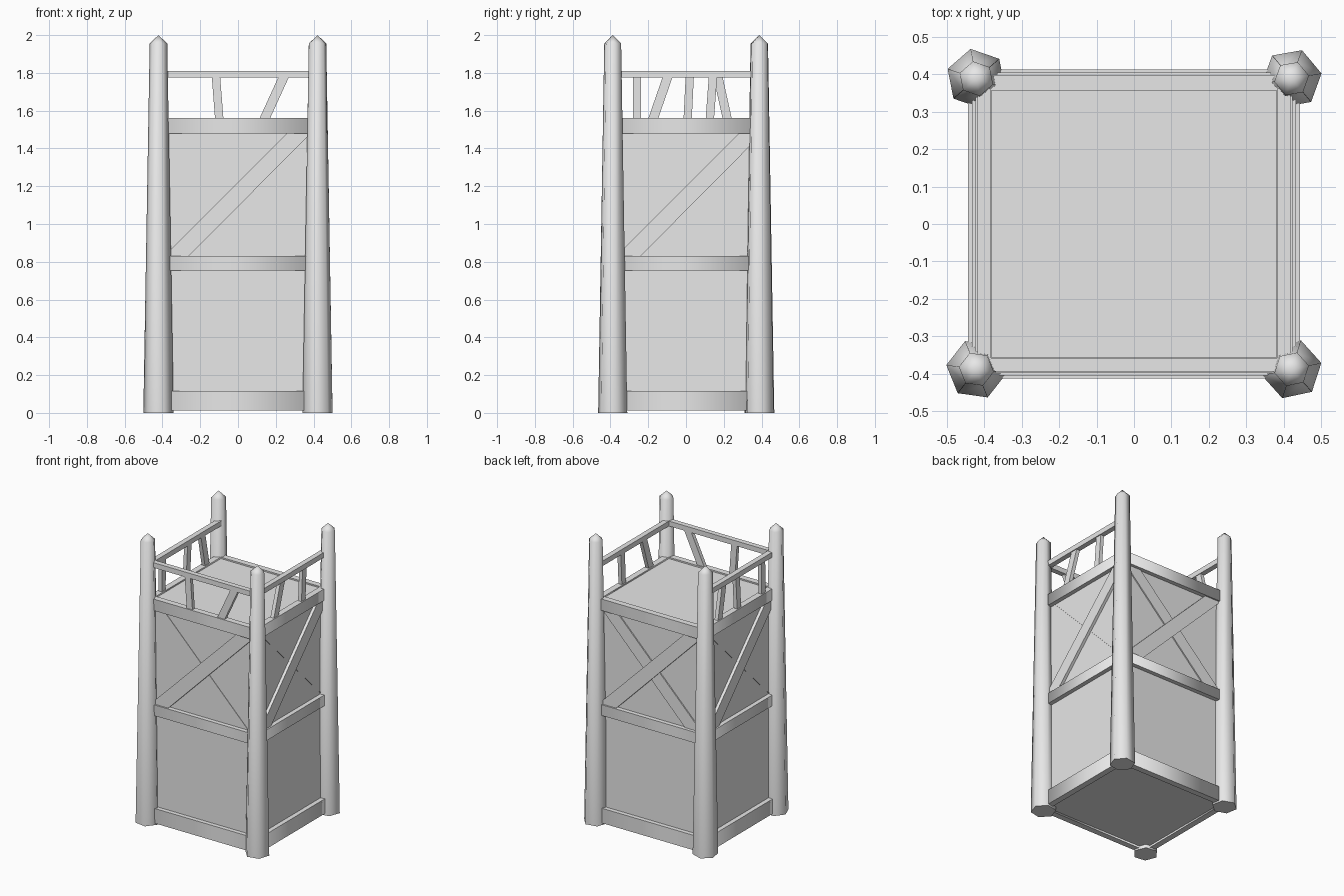
import bpy, bmesh, math
from mathutils import Vector

cube = bpy.data.objects.get("Cube")
if cube:
    bpy.data.objects.remove(cube, do_unlink=True)

GREY = (0.8, 0.8, 0.8, 1)
mat = bpy.data.materials.new("plain_grey")
mat.use_nodes = True
mat.diffuse_color = GREY
mat.node_tree.nodes["Principled BSDF"].inputs["Base Color"].default_value = GREY

DECK_Z = 1.55


def finish(name, bm, smooth=None):
    """Turn a bmesh into an object; smooth is a rule that picks smooth faces."""
    bmesh.ops.recalc_face_normals(bm, faces=bm.faces)
    bm.normal_update()
    for f in bm.faces:
        f.smooth = bool(smooth and smooth(f))
    mesh = bpy.data.meshes.new(name)
    bm.to_mesh(mesh)
    bm.free()
    mesh.materials.append(mat)
    obj = bpy.data.objects.new(name, mesh)
    bpy.context.collection.objects.link(obj)
    return obj


def skin(bm, loops, closed=False):
    """Join matching loops of vertices with quads; cap the ends unless closed."""
    rows = [[bm.verts.new(p) for p in loop] for loop in loops]
    pairs = list(zip(rows, rows[1:]))
    if closed:
        pairs.append((rows[-1], rows[0]))
    else:
        bm.faces.new(rows[0])
        bm.faces.new(rows[-1])
    n = len(rows[0])
    for a, b in pairs:
        for i in range(n):
            j = (i + 1) % n
            bm.faces.new((a[i], a[j], b[j], b[i]))


def rect(hx, hy, z):
    return [(-hx, -hy, z), (hx, -hy, z), (hx, hy, z), (-hx, hy, z)]


def wall_half(z):
    """Half width and half depth of the leaning walls at height z."""
    t = z / DECK_Z
    return 0.413 - 0.02 * t, 0.383 - 0.015 * t


# Each side: outward normal and the direction to the right when facing it
SIDES = {
    "front": (Vector((0, -1, 0)), Vector((1, 0, 0))),
    "right": (Vector((1, 0, 0)), Vector((0, 1, 0))),
    "back": (Vector((0, 1, 0)), Vector((-1, 0, 0))),
    "left": (Vector((-1, 0, 0)), Vector((0, -1, 0))),
}


def bar(name, side, quad, inner, outer):
    """Flat bar: a (u, z) outline on one side, between two offsets from the wall."""
    normal, along = SIDES[side]
    loops = []
    for off in (inner, outer):
        loop = []
        for u, z in quad:
            hx, hy = wall_half(z)
            dist = (hx if normal.x else hy) + off
            loop.append(along * u + normal * dist + Vector((0, 0, z)))
        loops.append(loop)
    bm = bmesh.new()
    skin(bm, loops)
    return finish(f"{side}_{name}", bm)


# Tapering tower body with its deck
bm = bmesh.new()
skin(bm, [rect(*wall_half(z), z) for z in (0.025, DECK_Z)])
finish("tower_body", bm)

# Three beam frames around the body
for name, hx, hy, z0, z1 in (("bottom_frame", 0.443, 0.412, 0.012, 0.115),
                             ("middle_frame", 0.433, 0.405, 0.755, 0.83),
                             ("top_frame", 0.423, 0.398, 1.48, 1.56)):
    t = 0.042
    bm = bmesh.new()
    skin(bm, [rect(hx, hy, z0), rect(hx, hy, z1),
              rect(hx - t, hy - t, z1), rect(hx - t, hy - t, z0)], closed=True)
    finish(name, bm, lambda f: abs(f.normal.z) < 0.5)

# Six-sided corner posts with pointed tops
for name, sx, sy, turn in (("front_right", -1, -1, 52), ("front_left", 1, -1, 12),
                           ("back_left", 1, 1, 10), ("back_right", -1, 1, 41)):
    bm = bmesh.new()
    loops = []
    for r, z in ((0.081, 0), (0.047, 1.955)):
        angles = [math.radians(turn + 60 * i) for i in range(6)]
        loops.append([(sx * 0.421 + r * math.cos(a), sy * 0.388 + r * math.sin(a), z)
                      for a in angles])
    skin(bm, loops)
    top = max(bm.faces, key=lambda f: f.calc_center_median().z)
    tip = bmesh.ops.poke(bm, faces=[top])["verts"][0]
    tip.co.z = 2
    finish(name + "_post", bm, lambda f: f.normal.z > -0.5)

# Diagonal braces on every side, and a crossing one
for side in SIDES:
    k = 0.02 if side in ("left", "right") else 0
    brace = [(-0.395 + k, 0.825), (-0.265 + k, 0.825), (0.39 + k, 1.485), (0.265 + k, 1.485)]
    bar("brace", side, brace, -0.01, 0.02)
    if side == "back":
        bar("cross_brace", side, [(-u, z) for u, z in brace], -0.01, 0.008)
    else:
        bar("cross_seam", side, [(0.34, 0.825), (0.35, 0.825), (-0.31, 1.485), (-0.32, 1.485)],
            -0.01, 0.003)

# Hand rails on three sides; the back stays open
for side in ("front", "left", "right"):
    reach = 0.41 if side == "front" else 0.38
    bar("rail", side, [(-reach, 1.775), (reach, 1.775), (reach, 1.81), (-reach, 1.81)],
        -0.008, 0.028)

# Crooked balusters: side, bottom centre, top centre
for i, (side, low, high) in enumerate((("front", -0.098, -0.117), ("front", 0.133, 0.245),
                                       ("right", -0.18, -0.095), ("right", 0.125, 0.143),
                                       ("left", 0.26, 0.26), ("left", -0.008, -0.02),
                                       ("left", -0.222, -0.168))):
    w = 0.021 + 0.06 * abs(high - low)
    bar(f"baluster_{i + 1}", side,
        [(low - w, 1.54), (low + w, 1.54), (high + w, 1.785), (high - w, 1.785)],
        -0.004, 0.022)
